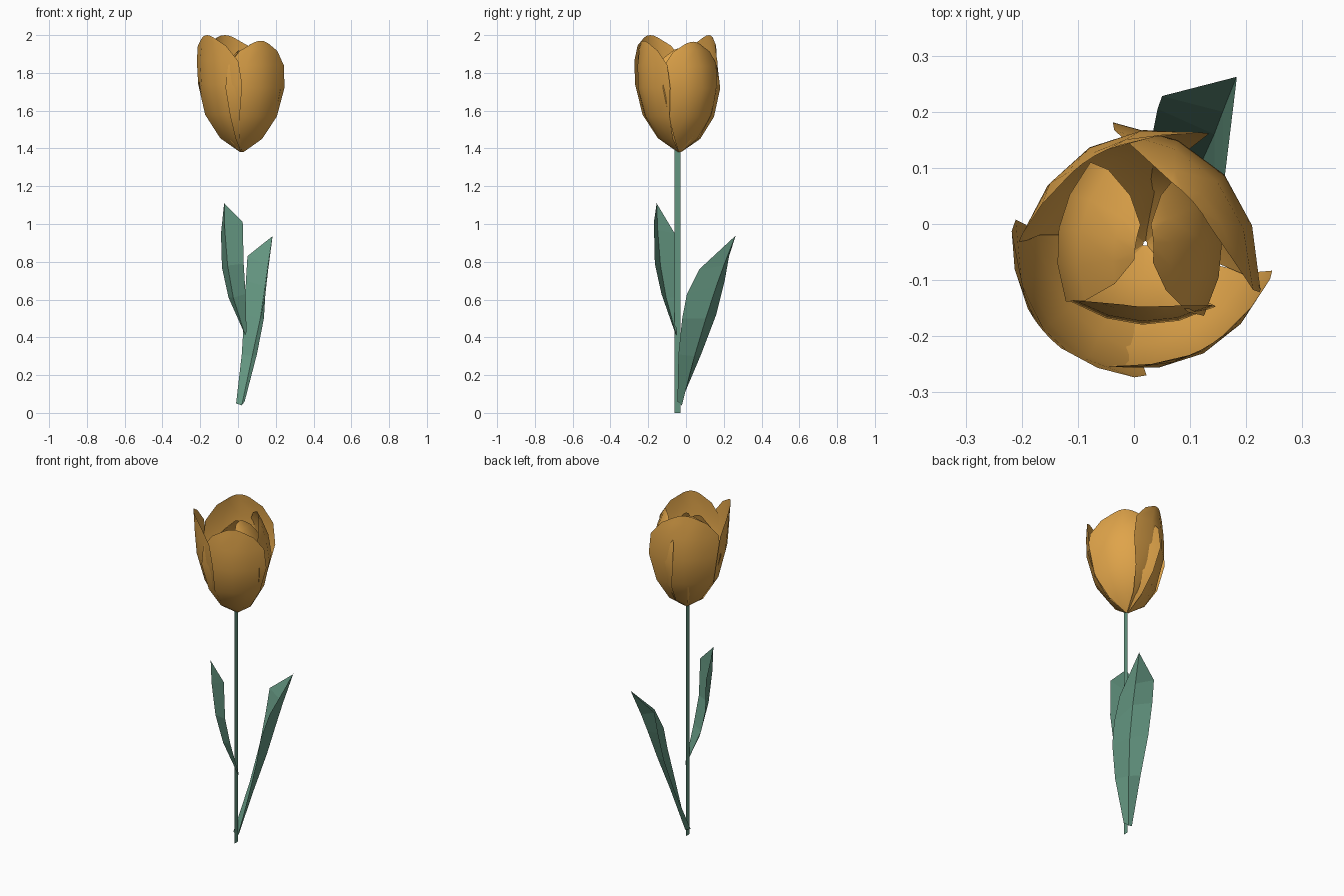
import bpy, bmesh, math
from mathutils import Vector


def material(name, rgb):
    m = bpy.data.materials.new(name)
    m.diffuse_color = (*rgb, 1)
    return m


ORANGE = material("petal_orange", (0.74, 0.37, 0.068))
GREEN = material("leaf_green", (0.125, 0.30, 0.215))


def sheet(name, rows, mat, outward, smooth=False):
    """Skin a grid of points as a thin sheet whose normals face outward."""
    bm = bmesh.new()
    grid = [[bm.verts.new(p) for p in row] for row in rows]
    for a, b in zip(grid, grid[1:]):
        for i in range(len(a) - 1):
            f = bm.faces.new((a[i], a[i + 1], b[i + 1], b[i]))
            f.smooth = smooth
    bm.normal_update()
    if sum((f.normal.dot(outward) * f.calc_area() for f in bm.faces)) < 0:
        bmesh.ops.reverse_faces(bm, faces=bm.faces[:])
    me = bpy.data.meshes.new(name)
    bm.to_mesh(me)
    bm.free()
    me.materials.append(mat)
    ob = bpy.data.objects.new(name, me)
    bpy.context.collection.objects.link(ob)
    return ob


# Petal outline: height fraction, outward fraction, half width
PROFILE = [(0, 0.02, 0.008), (0.12, 0.42, 0.088), (0.32, 0.78, 0.155),
           (0.58, 0.97, 0.197), (0.78, 1.0, 0.185), (0.93, 1.0, 0.125), (1, 1.0, 0.05)]
BASE = Vector((0.02, -0.035, 1.38))


def petal(name, angle, reach, top, width, tip):
    """Cupped petal; tip is the share of the reach left at its upper end."""
    a = math.radians(angle)
    out = Vector((math.cos(a), math.sin(a), 0))
    side = Vector((-out.y, out.x, 0))
    rows = []
    for t, f, w in PROFILE:
        bend = max(0, (t - 0.5) / 0.5) ** 2
        fwd = reach * f * (1 - (1 - tip) * bend)
        row = []
        for i in range(-2, 3):
            lat = w * width * i / 2
            drop = 0.012 * (i / 2) ** 2 if t > 0.9 else 0
            row.append(BASE + out * (fwd - 2.2 * lat * lat) + side * lat
                       + Vector((0, 0, (top - BASE.z) * t - drop)))
        rows.append(row)
    sheet(name, rows, ORANGE, out, True)


# Four outer petals
for i, p in enumerate([(41, 0.195, 1.965, 1.02, 0.58), (-62, 0.225, 1.97, 0.9, 0.95),
                       (-140, 0.228, 2.0, 0.92, 1.05), (120, 0.205, 2.0, 1.0, 0.88)]):
    petal(f"outer_petal_{i + 1}", *p)

# Inner petals closing over the middle
for i, p in enumerate([(3, 0.145, 1.93, 0.68, 0.1), (170, 0.165, 1.92, 0.64, 0.1),
                       (-92, 0.15, 1.88, 0.66, 0.75)]):
    petal(f"inner_petal_{i + 1}", *p)

# Flat stem strip
sheet("stem", [[(0.02, -0.06, z), (0.02, -0.03, z)] for z in (0, 1.4)], GREEN, Vector((1, 0, 0)))

# Folded leaves: edge, midrib, edge per row, ending in a point
lower = [
    [(-0.01, -0.03, 0.05), (0.02, -0.022, 0.04), (0.035, -0.045, 0.06)],
    [(0.02, 0.08, 0.31), (0.075, 0.045, 0.30), (0.10, -0.04, 0.31)],
    [(0.033, 0.16, 0.52), (0.118, 0.105, 0.50), (0.137, -0.02, 0.50)],
    [(0.042, 0.205, 0.70), (0.143, 0.16, 0.67), (0.145, 0.005, 0.63)],
    [(0.05, 0.228, 0.83), (0.158, 0.20, 0.78), (0.16, 0.07, 0.76)],
    [(0.182, 0.262, 0.935), (0.183, 0.263, 0.94), (0.183, 0.259, 0.935)],
]
upper = [
    [(0.03, -0.05, 0.43), (0.038, -0.05, 0.41), (0.045, -0.06, 0.43)],
    [(-0.05, -0.06, 0.61), (-0.025, -0.105, 0.61), (0.04, -0.13, 0.63)],
    [(-0.085, -0.06, 0.77), (-0.055, -0.135, 0.78), (0.03, -0.165, 0.79)],
    [(-0.09, -0.06, 0.95), (-0.07, -0.15, 0.97), (0.025, -0.17, 1.01)],
    [(-0.074, -0.153, 1.105), (-0.073, -0.155, 1.112), (-0.069, -0.156, 1.105)],
]
sheet("lower_leaf", lower, GREEN, Vector((0.8, 0.6, -0.3)))
sheet("upper_leaf", upper, GREEN, Vector((-0.6, -0.8, -0.3)))
